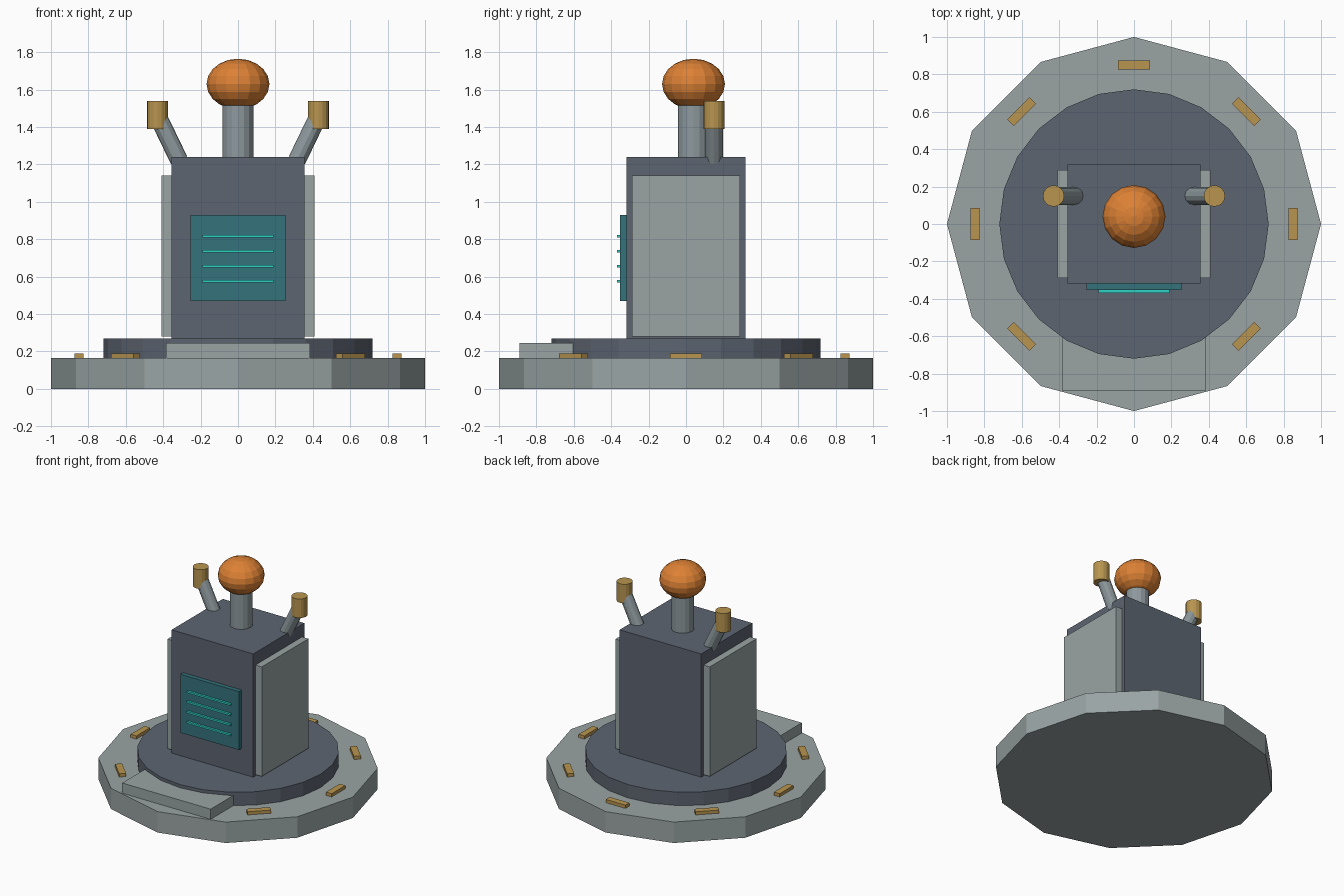
import bpy, math
from mathutils import Vector

cube = bpy.data.objects.get("Cube")
if cube:
    bpy.data.objects.remove(cube, do_unlink=True)


def material(name, rgb):
    m = bpy.data.materials.new(name)
    m.use_nodes = True
    m.diffuse_color = (*rgb, 1)
    m.node_tree.nodes["Principled BSDF"].inputs["Base Color"].default_value = (*rgb, 1)
    return m


GREY = material("light grey metal", (0.32, 0.37, 0.37))
DARK = material("dark slate metal", (0.11, 0.13, 0.165))
STEEL = material("steel", (0.27, 0.32, 0.34))
BRASS = material("brass", (0.48, 0.30, 0.08))
ORANGE = material("orange glow", (0.72, 0.22, 0.035))
TEAL = material("dark teal", (0.035, 0.17, 0.20))
CYAN = material("bright cyan", (0.03, 0.64, 0.56))


def finish(name, mat):
    ob = bpy.context.object
    ob.name = name
    ob.data.materials.append(mat)
    return ob


def box(name, mat, lo, hi, turn=0):
    lo, hi = Vector(lo), Vector(hi)
    bpy.ops.mesh.primitive_cube_add(size=1, location=(lo + hi) / 2, rotation=(0, 0, turn))
    ob = finish(name, mat)
    ob.scale = hi - lo
    return ob


def rod(name, mat, start, end, radius, sides):
    start, end = Vector(start), Vector(end)
    axis = end - start
    bpy.ops.mesh.primitive_cylinder_add(vertices=sides, radius=radius, depth=axis.length,
                                        location=(start + end) / 2)
    ob = finish(name, mat)
    ob.rotation_euler = axis.to_track_quat("Z", "Y").to_euler()
    # keep a vertical rod's first corner on the y axis
    if axis.x == 0:
        ob.rotation_euler = (0, 0, 0)
    return ob


# Round platform, turntable and front step
rod("base_platform", GREY, (0, 0, 0), (0, 0, 0.165), 1.0, 12)
rod("turntable", DARK, (0, 0, 0.165), (0, 0, 0.27), 0.72, 24)
box("front_step", GREY, (-0.385, -0.89, 0.165), (0.385, -0.5, 0.245))

# Marker blocks around the rim, leaving the step clear
for i in range(8):
    if i == 6:
        continue
    a = i * math.pi / 4
    c = Vector((math.cos(a), math.sin(a), 0)) * 0.85
    half = Vector((0.025, 0.085, 0))
    box(f"rim_marker_{i + 1}", BRASS, c - half + Vector((0, 0, 0.165)),
        c + half + Vector((0, 0, 0.19)), a)

# Cabinet with side panels
box("cabinet", DARK, (-0.355, -0.318, 0.27), (0.355, 0.318, 1.24))
for side, s in (("left", 1), ("right", -1)):
    x = sorted((s * 0.35, s * 0.41))
    box(f"{side}_side_panel", GREY, (x[0], -0.29, 0.28), (x[1], 0.29, 1.142))
    # Slanted antenna with upright cap
    rod(f"{side}_antenna", STEEL, (s * 0.315, 0.15, 1.222), (s * 0.43, 0.15, 1.46), 0.048, 12)
    rod(f"{side}_antenna_cap", BRASS, (s * 0.43, 0.15, 1.39), (s * 0.43, 0.15, 1.54), 0.057, 16)

# Screen with raised light bars
box("screen", TEAL, (-0.255, -0.352, 0.47), (0.255, -0.31, 0.93))
for i in range(4):
    z = 0.575 + i * 0.08
    box(f"light_bar_{i + 1}", CYAN, (-0.19, -0.369, z - 0.007), (0.19, -0.345, z + 0.007))

# Neck and faceted globe
rod("neck", STEEL, (0, 0.04, 1.24), (0, 0.04, 1.55), 0.083, 16)
bpy.ops.mesh.primitive_uv_sphere_add(segments=16, ring_count=10, radius=1, location=(0, 0.04, 1.63))
globe = finish("globe", ORANGE)
globe.scale = (0.168, 0.168, 0.135)
